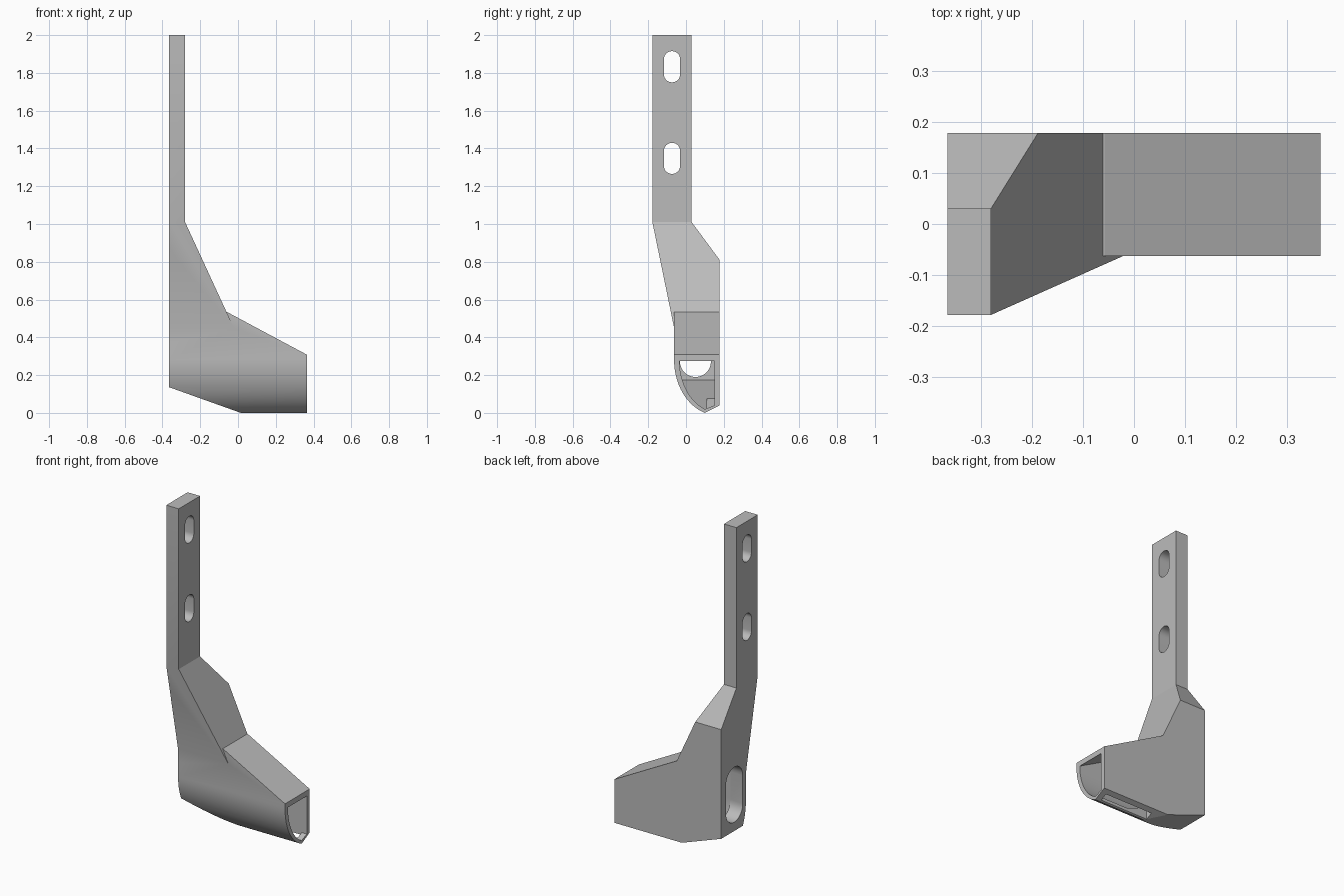
import bpy, bmesh, math

if "Cube" in bpy.data.objects:
    bpy.data.objects.remove(bpy.data.objects["Cube"])

grey = bpy.data.materials.new("plain_grey")
grey.use_nodes = True
grey.diffuse_color = (0.5, 0.5, 0.5, 1)
grey.node_tree.nodes["Principled BSDF"].inputs["Base Color"].default_value = (0.5, 0.5, 0.5, 1)


def prism(name, profile, axis, lo, hi):
    """Extrude a profile along x (points are y, z) or along y (points are x, z)."""
    bm = bmesh.new()
    place = (lambda a, b: (lo, a, b)) if axis == "x" else (lambda a, b: (a, lo, b))
    face = bm.faces.new([bm.verts.new(place(a, b)) for a, b in profile])
    ext = bmesh.ops.extrude_face_region(bm, geom=[face])
    moved = [v for v in ext["geom"] if isinstance(v, bmesh.types.BMVert)]
    step = (hi - lo, 0, 0) if axis == "x" else (0, hi - lo, 0)
    bmesh.ops.translate(bm, verts=moved, vec=step)
    bmesh.ops.recalc_face_normals(bm, faces=bm.faces)
    mesh = bpy.data.meshes.new(name)
    bm.to_mesh(mesh)
    bm.free()
    mesh.materials.append(grey)
    ob = bpy.data.objects.new(name, mesh)
    bpy.context.collection.objects.link(ob)
    return ob


def combine(ob, other, operation):
    """Apply a boolean and discard the second object."""
    mod = ob.modifiers.new("bool", "BOOLEAN")
    mod.operation, mod.solver, mod.object = operation, "EXACT", other
    bpy.context.view_layer.objects.active = ob
    bpy.ops.object.modifier_apply(modifier=mod.name)
    bpy.data.objects.remove(other)


def keel(a, b, end, n=16):
    """Rounded lower front of the arm, from the vertical side to the keel edge."""
    ts = [end * i / n for i in range(n + 1)]
    return [(0.17 - a * math.cos(t), 0.28 - b * math.sin(t)) for t in ts]


def stadium(y, z0, z1, r, n=16):
    """Upright slot with round ends."""
    top = [(y + r * math.cos(math.pi * i / n), z1 - r + r * math.sin(math.pi * i / n)) for i in range(n + 1)]
    return top + [(2 * y - a, z0 + z1 - b) for a, b in top]


L, R, W = -0.365, 0.365, 0.178     # ends and half depth
STEM = -0.28                       # inner face of the mounting plate

# Mounting plate and tapered neck: side outline crossed with front outline
bracket = prism("bracket", [(-W, 2), (0.03, 2), (0.03, 1.01), (W, 0.81), (W, 0.45), (-0.063, 0.45), (-W, 1.01)],
                "x", L, R)
combine(bracket, prism("neck_outline", [(L, 2.1), (STEM, 2.1), (STEM, 1.01), (-0.022, 0.45), (-0.022, 0.3), (L, 0.3)],
                       "y", -0.4, 0.4), "INTERSECT")

# Hollow arm body with rounded keel
arm = prism("arm", [(-0.063, 0.7), (W, 0.7), (W, 0.04)] + keel(0.233, 0.2935, 1.266)[::-1], "x", L, R)
combine(arm, prism("arm_outline", [(L, 0.136), (0.015, 0), (0.015, -0.1), (0.5, -0.1), (0.5, 0.237), (R, 0.308),
                                   (-0.058, 0.534), (L, 0.534)], "y", -0.4, 0.4), "INTERSECT")
combine(bracket, arm, "UNION")

# Inner cavity, open at the arm end
cavity = prism("cavity", [(-0.035, 0.96), (0.005, 0.96), (0.15, 0.785), (0.15, 0.04)]
               + keel(0.205, 0.277, 1.223)[::-1], "x", STEM, 0.5)
combine(cavity, prism("cavity_outline", [(-0.4, 0.217), (0.157, 0.02), (0.157, -0.1), (0.6, -0.1), (0.6, 0.152),
                                         (R, 0.275), (-0.083, 0.51), (STEM, 0.93), (-0.4, 0.93)],
                      "y", -0.4, 0.4), "INTERSECT")
combine(bracket, cavity, "DIFFERENCE")

# Mounting slots, cable slot in the outer wall and drain opening underneath
for z0, z1 in ((1.265, 1.43), (1.75, 1.915)):
    combine(bracket, prism("mount_slot", stadium(-0.074, z0, z1, 0.043), "x", -0.5, -0.2), "DIFFERENCE")
combine(bracket, prism("cable_slot", stadium(0.05, 0.19, 0.53, 0.082), "x", -0.5, -0.25), "DIFFERENCE")
combine(bracket, prism("drain", [(0.11, -0.05), (0.15, -0.05), (0.15, 0.1), (0.11, 0.1)], "x", 0, 0.33), "DIFFERENCE")

bpy.ops.object.select_all(action="DESELECT")
bracket.select_set(True)
bpy.context.view_layer.objects.active = bracket
bpy.ops.object.shade_smooth_by_angle(angle=math.radians(20))
